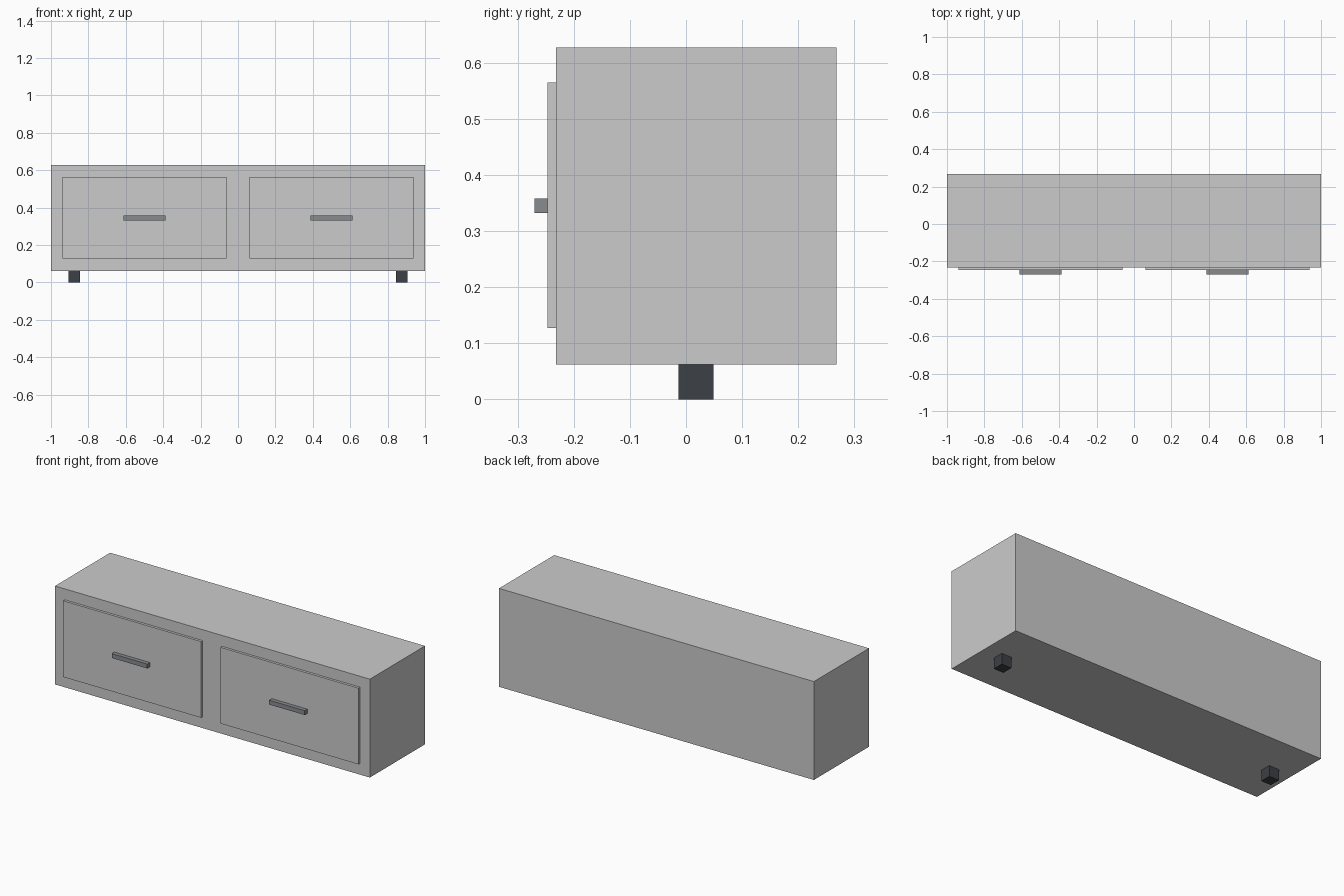
import bpy

if "Cube" in bpy.data.objects:
    bpy.data.objects.remove(bpy.data.objects["Cube"])


def material(name, rgb):
    mat = bpy.data.materials.new(name)
    mat.diffuse_color = (*rgb, 1)
    mat.use_nodes = True
    mat.node_tree.nodes["Principled BSDF"].inputs["Base Color"].default_value = mat.diffuse_color
    return mat


def box(name, center, size, mat=None):
    bpy.ops.mesh.primitive_cube_add(size=1, location=center)
    obj = bpy.context.object
    obj.name = name
    obj.scale = size
    bpy.ops.object.transform_apply(location=False, rotation=False, scale=True)
    if mat:
        obj.data.materials.append(mat)
    return obj


dark = material("dark_leg", (0.045, 0.05, 0.06))
metal = material("handle_grey", (0.25, 0.265, 0.28))

FRONT = -0.232      # cabinet front plane
PANEL = 0.0145      # drawer front thickness
GRIP = 0.0235       # handle depth
LEG = 0.0625        # leg cube size

# Cabinet body
box("cabinet_body", (0, FRONT + 0.25, 0.345), (2, 0.5, 0.565))

for side, s in (("left", -1), ("right", 1)):
    # Drawer front
    box(f"{side}_drawer_front", (s * 0.5, FRONT - PANEL / 2, 0.346),
        (0.875, PANEL, 0.4375))
    # Bar handle
    box(f"{side}_handle", (s * 0.5, FRONT - PANEL - GRIP / 2, 0.345),
        (0.225, GRIP, 0.025), metal)
    # Single centred leg at each end
    box(f"{side}_leg", (s * 0.876, FRONT + 0.25, LEG / 2), (LEG, LEG, LEG), dark)
